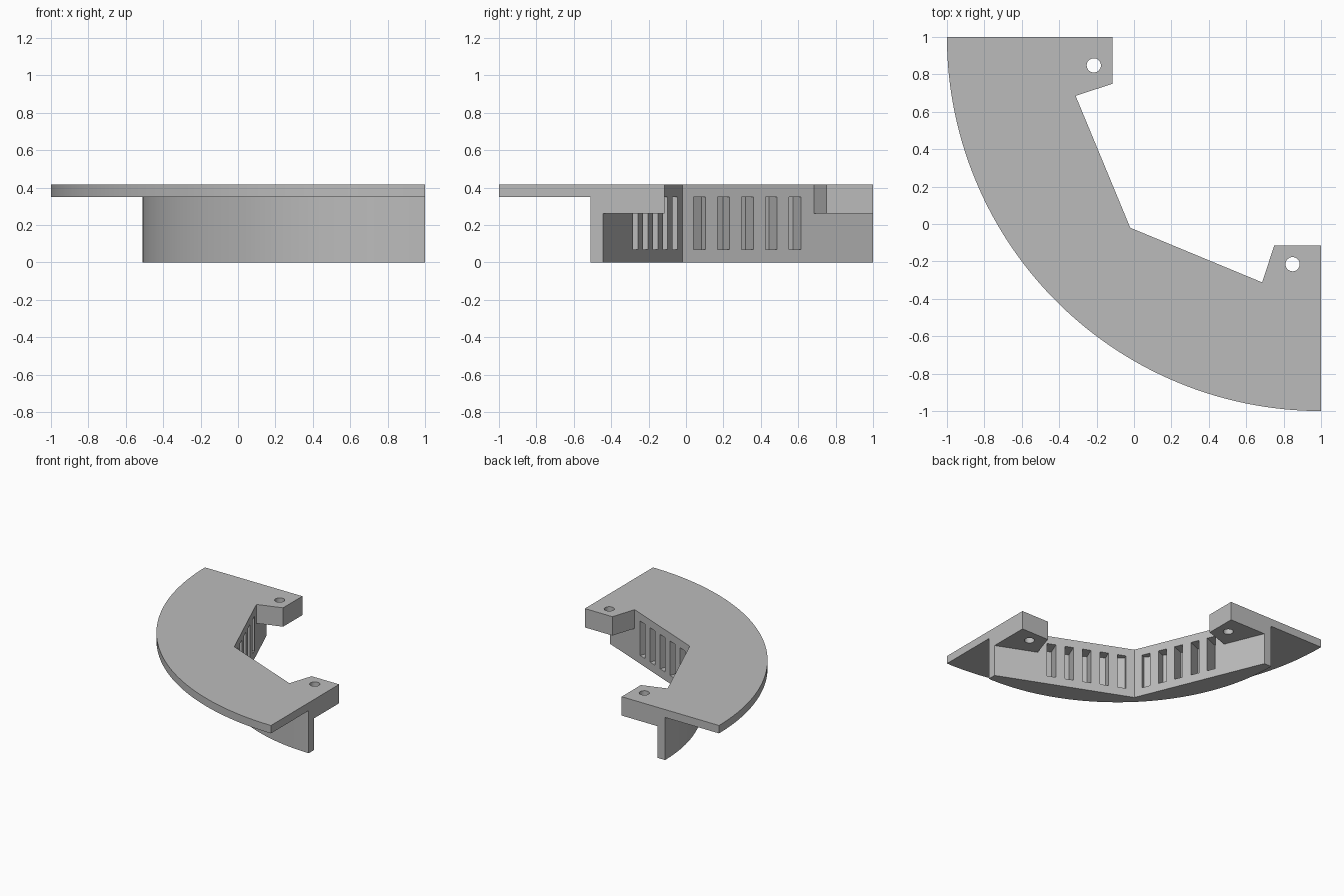
import bpy, bmesh, math
from mathutils import Vector

cube = bpy.data.objects.get("Cube")
if cube:
    bpy.data.objects.remove(cube, do_unlink=True)

grey = bpy.data.materials.new("plain grey")
grey.use_nodes = True
COLOUR = (0.5, 0.5, 0.5, 1)
grey.diffuse_color = COLOUR
grey.node_tree.nodes["Principled BSDF"].inputs["Base Color"].default_value = COLOUR

CENTRE = Vector((1, 1))       # centre of both arcs
BEND = Vector((-0.02, -0.02))  # corner between the two inner faces
TILT = math.tan(math.radians(22.5))
PLATE_LOW, TOP, TAB_LOW = 0.35, 0.415, 0.26


def swap(points):
    """Mirror an outline across the diagonal."""
    return [(y, x) for x, y in points]


def arc(radius, steps=96):
    """Quarter arc from the +x end round to the +y end."""
    angles = [-math.pi / 2 - math.pi / 2 * i / steps for i in range(steps + 1)]
    return [(CENTRE.x + radius * math.cos(a), CENTRE.y + radius * math.sin(a)) for a in angles]


def inner(x):
    """Point on the inner face that runs towards +x."""
    return (x, BEND.y - (x - BEND.x) * TILT)


def prisms(name, outlines, z0, z1):
    """Extrude one or more flat outlines into a single object."""
    bm = bmesh.new()
    for outline in outlines:
        face = bm.faces.new([bm.verts.new((x, y, z0)) for x, y in outline])
        new = bmesh.ops.extrude_face_region(bm, geom=[face])["geom"]
        verts = [g for g in new if isinstance(g, bmesh.types.BMVert)]
        bmesh.ops.translate(bm, verts=verts, vec=(0, 0, z1 - z0))
    bmesh.ops.recalc_face_normals(bm, faces=bm.faces)
    mesh = bpy.data.meshes.new(name)
    bm.to_mesh(mesh)
    bm.free()
    mesh.materials.append(grey)
    obj = bpy.data.objects.new(name, mesh)
    bpy.context.collection.objects.link(obj)
    return obj


def select(obj):
    bpy.ops.object.select_all(action='DESELECT')
    obj.select_set(True)
    bpy.context.view_layer.objects.active = obj


def cut(obj, cutter):
    select(obj)
    mod = obj.modifiers.new("cut", 'BOOLEAN')
    mod.operation, mod.solver, mod.object = 'DIFFERENCE', 'EXACT', cutter
    bpy.ops.object.modifier_apply(modifier=mod.name)


def open_top(obj):
    """Remove the cap hidden under the plate."""
    bm = bmesh.new()
    bm.from_mesh(obj.data)
    caps = [f for f in bm.faces if all(v.co.z > PLATE_LOW - 0.001 for v in f.verts)]
    bmesh.ops.delete(bm, geom=caps, context='FACES')
    bm.to_mesh(obj.data)
    bm.free()


# Mounting tab outline, shared with the plate
tab = [(1, -0.115), (0.75, -0.115), inner(0.685)]

# Curved top plate, and the wall below it
plate = prisms("top_plate", [[tuple(BEND)] + tab[::-1] + arc(2) + swap(tab)],
               PLATE_LOW, TOP)
end = inner(1)
wall = prisms("curved_wall", [[tuple(BEND), end] + arc(1.51) + swap([end])], 0, PLATE_LOW)

# Mounting tabs under the plate
tab_outline = tab + [end]
tabs = [prisms("left_tab", [tab_outline], TAB_LOW, PLATE_LOW),
        prisms("rear_tab", [swap(tab_outline)], TAB_LOW, PLATE_LOW)]

# Screw holes through plate and tabs
ring = [2 * math.pi * i / 32 for i in range(32)]
hole = [(0.848 + 0.038 * math.cos(a), -0.215 + 0.038 * math.sin(a)) for a in ring]
holes = prisms("hole_cutter", [hole, swap(hole)], 0.1, 0.6)

# Five slots in each inner face, ending a little short of the outer skin
along = Vector((1, -TILT)).normalized()
deep = Vector((along.y, -along.x))


def slot_back(point):
    """Follow the depth direction until the slot's back arc."""
    rel = point - CENTRE
    b = rel.dot(deep)
    return point + deep * (-b + math.sqrt(b * b - rel.length_squared + 1.45 ** 2))


slots = []
for i in range(5):
    start = BEND + along * (0.065 + 0.1385 * i)
    stop = start + along * 0.069
    pts = [start - deep * 0.02, stop - deep * 0.02, slot_back(stop), slot_back(start)]
    slots.append([tuple(p) for p in pts])
slots += [swap(s) for s in slots]
slot_cutter = prisms("slot_cutter", slots, 0.068, PLATE_LOW + 0.05)

cut(wall, slot_cutter)
for part in [plate] + tabs:
    cut(part, holes)
for part in [wall] + tabs:
    open_top(part)
for cutter in (holes, slot_cutter):
    bpy.data.objects.remove(cutter, do_unlink=True)

# Smooth the arcs and holes, keep the edges sharp
for part in [plate, wall] + tabs:
    select(part)
    bpy.ops.object.shade_smooth_by_angle(angle=math.radians(20))
